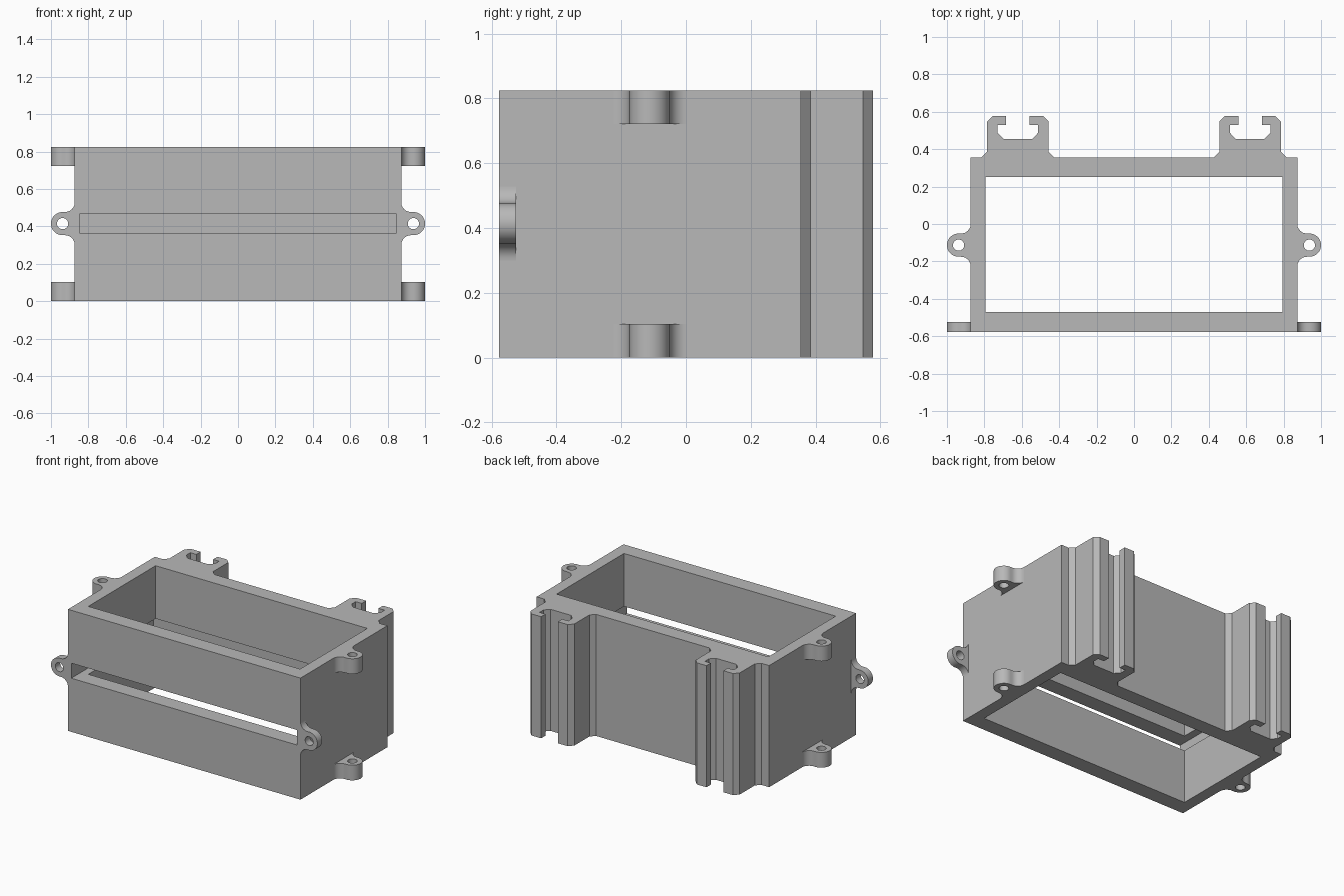
import bpy, bmesh
from math import cos, sin, pi, radians
from mathutils import Matrix

cube = bpy.data.objects.get("Cube")
if cube:
    bpy.data.objects.remove(cube, do_unlink=True)

grey = bpy.data.materials.new("grey plastic")
grey.use_nodes = True
COLOUR = (0.48, 0.48, 0.48, 1)
grey.diffuse_color = COLOUR
grey.node_tree.nodes["Principled BSDF"].inputs["Base Color"].default_value = COLOUR

# Main dimensions
HEIGHT = 0.825
WALL_X, FRONT, BACK = 0.873, -0.577, 0.355
LUG_R, HOLE_R, LUG_X, FILLET = 0.062, 0.03, 0.938, 0.052


def extrude(name, points, z0, z1, matrix=Matrix()):
    """Solid prism from a flat outline."""
    bm = bmesh.new()
    face = bm.faces.new([bm.verts.new((x, y, z0)) for x, y in points])
    new = bmesh.ops.extrude_face_region(bm, geom=[face])["geom"]
    moved = [v for v in new if isinstance(v, bmesh.types.BMVert)]
    bmesh.ops.translate(bm, verts=moved, vec=(0, 0, z1 - z0))
    bmesh.ops.transform(bm, matrix=matrix, verts=bm.verts)
    bmesh.ops.recalc_face_normals(bm, faces=bm.faces)
    mesh = bpy.data.meshes.new(name)
    bm.to_mesh(mesh)
    bm.free()
    mesh.materials.append(grey)
    obj = bpy.data.objects.new(name, mesh)
    bpy.context.collection.objects.link(obj)
    return obj


def rectangle(x, y0, y1):
    return [(-x, y0), (x, y0), (x, y1), (-x, y1)]


def arc(cx, cy, r, a0, a1, steps):
    angles = [radians(a0 + (a1 - a0) * i / steps) for i in range(steps + 1)]
    return [(cx + r * cos(a), cy + r * sin(a)) for a in angles]


def finish(obj, cutters, mirror=False):
    """Cut, optionally mirror across x, and bake the result."""
    for cutter in cutters:
        cutter.hide_render = True
        mod = obj.modifiers.new("cut", "BOOLEAN")
        mod.operation, mod.solver, mod.object = "DIFFERENCE", "EXACT", cutter
    if mirror:
        obj.modifiers.new("mirror", "MIRROR")
    graph = bpy.context.evaluated_depsgraph_get()
    baked = bpy.data.meshes.new_from_object(obj.evaluated_get(graph))
    obj.modifiers.clear()
    obj.data = baked
    for cutter in cutters:
        bpy.data.objects.remove(cutter, do_unlink=True)
    bpy.ops.object.select_all(action="DESELECT")
    obj.select_set(True)
    bpy.context.view_layer.objects.active = obj
    bpy.ops.object.shade_smooth_by_angle(angle=radians(30))


# Rail clip outline: right half, then mirrored about the clip centre
CLIP_X = 0.621
half = [(0.195, BACK), (0.165, 0.385), (0.165, 0.547), (0.135, 0.577),
        (0.063, 0.577), (0.063, 0.53), (0.108, 0.53), (0.108, 0.487), (0.077, 0.455)]
clip = half + [(-x, y) for x, y in reversed(half)]

# Housing with both clips in one outline
outline = [(-WALL_X, FRONT), (WALL_X, FRONT), (WALL_X, BACK)]
for centre in (CLIP_X, -CLIP_X):
    outline += [(centre + x, y) for x, y in clip]
outline.append((-WALL_X, BACK))
housing = extrude("housing", outline, 0, HEIGHT)
cavity = extrude("cavity_cutter", rectangle(0.795, -0.47, 0.252), -0.1, HEIGHT + 0.1)
# Card slot runs through the front and grooves the inner walls
slot = extrude("slot_cutter", rectangle(0.848, FRONT - 0.1, 0.303), 0.364, 0.466)
finish(housing, [cavity, slot])

# Mounting lugs: rounded tab with filleted root and a hole
root = LUG_R + FILLET
lug = arc(WALL_X + FILLET, -root, FILLET, 180, 90, 10)
lug += arc(LUG_X, 0, LUG_R, -90, 90, 24)
lug += arc(WALL_X + FILLET, root, FILLET, 270, 180, 10)
hole = arc(LUG_X, 0, HOLE_R, 0, 360, 32)[:-1]


def lug_pair(name, z0, z1, matrix):
    body = extrude(name, lug, z0, z1, matrix)
    cutter = extrude(name + "_cutter", hole, z0 - 0.05, z1 + 0.05, matrix)
    finish(body, [cutter], mirror=True)


side = Matrix.Translation((0, -0.113, 0))
lug_pair("lower_side_lugs", 0, 0.103, side)
lug_pair("upper_side_lugs", HEIGHT - 0.103, HEIGHT, side)
front = Matrix.Translation((0, 0, HEIGHT / 2 + 0.002)) @ Matrix.Rotation(pi / 2, 4, "X")
lug_pair("front_lugs", 0.525, -FRONT, front)
